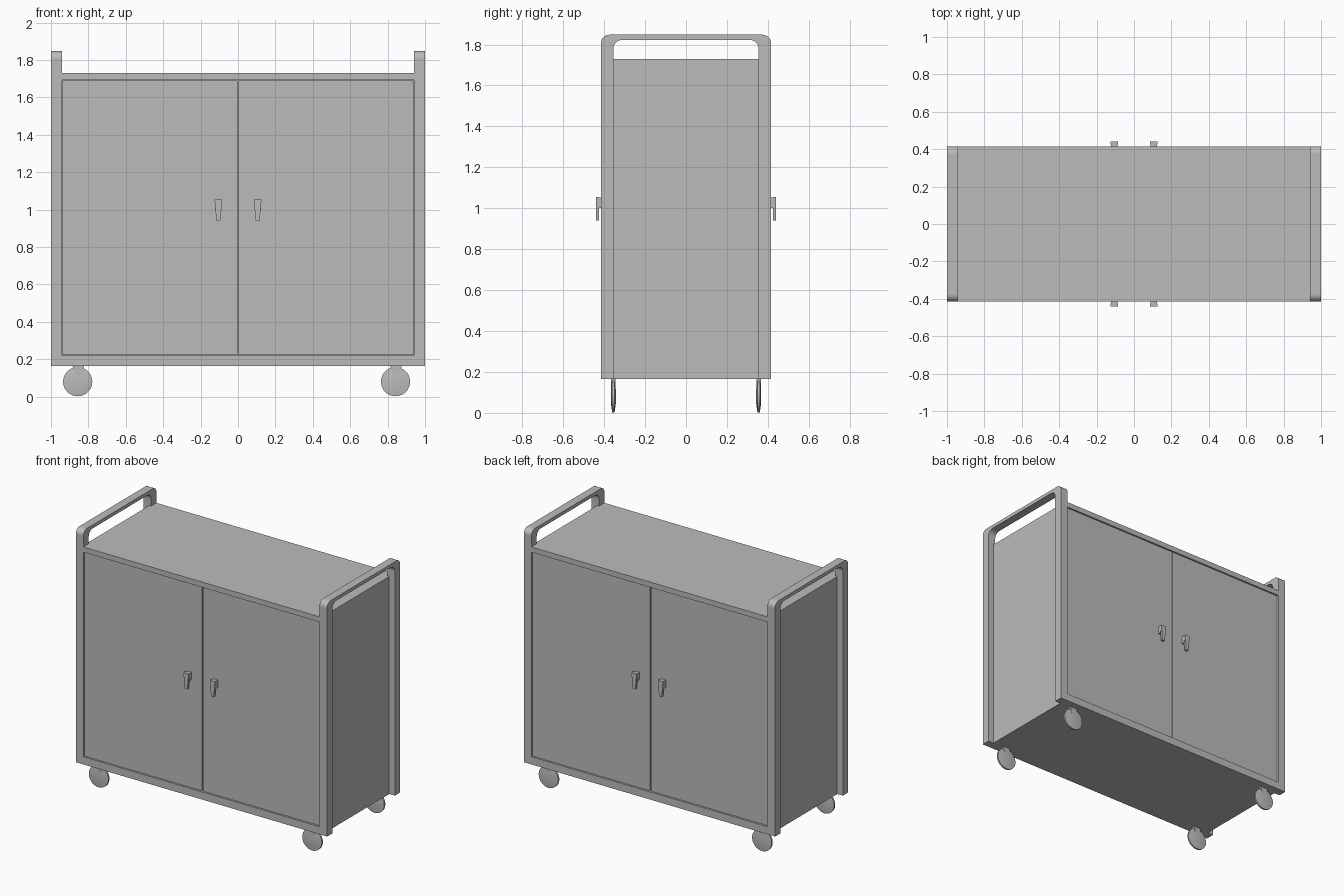
import bpy, bmesh, math
from mathutils import Matrix, Vector

cube = bpy.data.objects.get("Cube")
if cube:
    bpy.data.objects.remove(cube, do_unlink=True)

grey = bpy.data.materials.new("light grey")
grey.use_nodes = True
COLOUR = (0.5, 0.5, 0.5, 1)
grey.diffuse_color = COLOUR
grey.node_tree.nodes["Principled BSDF"].inputs["Base Color"].default_value = COLOUR


def finish(name, bm):
    bmesh.ops.recalc_face_normals(bm, faces=bm.faces)
    mesh = bpy.data.meshes.new(name)
    bm.to_mesh(mesh)
    bm.free()
    mesh.materials.append(grey)
    obj = bpy.data.objects.new(name, mesh)
    bpy.context.collection.objects.link(obj)
    return obj


def box(name, x, y, z):
    """Box from (low, high) ranges on each axis."""
    bm = bmesh.new()
    bmesh.ops.create_cube(bm, size=1)
    for v in bm.verts:
        v.co = [(r[0] + r[1]) / 2 + c * (r[1] - r[0]) for r, c in zip((x, y, z), v.co)]
    return finish(name, bm)


def prism(name, points, push):
    """Extrude a flat outline along a vector."""
    bm = bmesh.new()
    face = bm.faces.new([bm.verts.new(p) for p in points])
    out = bmesh.ops.extrude_face_region(bm, geom=[face], use_keep_orig=True)
    verts = [g for g in out["geom"] if isinstance(g, bmesh.types.BMVert)]
    bmesh.ops.translate(bm, verts=verts, vec=push)
    return finish(name, bm)


def arch(half, top, radius, steps=8):
    """Right-to-left outline of a rounded arch in (y, z)."""
    right = []
    for i in range(steps + 1):
        a = math.pi / 2 * i / steps
        right.append((half - radius + radius * math.cos(a), top - radius + radius * math.sin(a)))
    return right + [(-y, z) for y, z in reversed(right)]


def span(a, b):
    return (min(a, b), max(a, b))


BASE, TOP, DEPTH, POST = 0.165, 1.73, 0.415, 0.94

# Cabinet core and its recessed side panels
box("cabinet_core", (-0.955, 0.955), (-0.39, 0.39), (BASE, TOP))

# End frames: upside-down U posts with a handle bar on top
outer = [(DEPTH, BASE)] + arch(DEPTH, 1.848, 0.04) + [(-DEPTH, BASE)]
inner = [(0.355, BASE)] + arch(0.355, 1.823, 0.045) + [(-0.355, BASE)]
for side, sx in (("right", -1), ("left", 1)):
    outline = [(sx * POST, y, z) for y, z in outer + inner[::-1]]
    frame = prism(side + "_end_frame", outline, Vector((sx * 0.06, 0, 0)))

# Front and back: rails, doors and latches
for face, sy in (("front", -1), ("back", 1)):
    rail = span(sy * 0.38, sy * DEPTH)
    box(face + "_top_rail", (-POST, POST), rail, (1.692, TOP))
    box(face + "_bottom_rail", (-POST, POST), rail, (BASE, 0.22))
    for side, sx in (("right", -1), ("left", 1)):
        name = face + "_" + side
        box(name + "_door", span(sx * 0.003, sx * 0.937), span(sy * 0.38, sy * 0.405), (0.222, 1.69))
        x = sx * 0.105
        box(name + "_latch_mount", (x - 0.018, x + 0.018), span(sy * 0.4, sy * 0.43), (1.0, 1.053))
        lever = [(-0.02, 1.055), (0.02, 1.055), (0.018, 1.02), (0.01, 0.94), (-0.01, 0.94), (-0.018, 1.02)]
        prism(name + "_latch_lever", [(x + dx, sy * 0.425, z) for dx, z in lever], Vector((0, sy * 0.016, 0)))

# Casters: lens-shaped wheels under wedge brackets
WHEEL = [(-0.0125, 0), (-0.0125, 0.03), (-0.006, 0.078), (0.006, 0.078), (0.0125, 0.03), (0.0125, 0)]
for face, y in (("front", -0.355), ("back", 0.355)):
    for side, x in (("right", -0.857), ("left", 0.842)):
        name = face + "_" + side
        bm = bmesh.new()
        verts = [bm.verts.new((0, py, r)) for py, r in WHEEL]
        edges = [bm.edges.new(pair) for pair in zip(verts, verts[1:])]
        bmesh.ops.spin(bm, geom=verts + edges, cent=(0, 0, 0), axis=(0, 1, 0), angle=2 * math.pi, steps=40)
        bmesh.ops.remove_doubles(bm, verts=bm.verts, dist=0.0005)
        bmesh.ops.transform(bm, matrix=Matrix.Translation((x, y, 0.08)), verts=bm.verts)
        wheel = finish(name + "_wheel", bm)
        bpy.ops.object.select_all(action="DESELECT")
        wheel.select_set(True)
        bpy.context.view_layer.objects.active = wheel
        bpy.ops.object.shade_smooth_by_angle(angle=math.radians(12))
        wedge = [(-0.032, 0.17), (0.036, 0.17), (0.008, 0.09)]
        prism(name + "_caster_bracket", [(x + dx, y - 0.011, z) for dx, z in wedge], Vector((0, 0.022, 0)))
